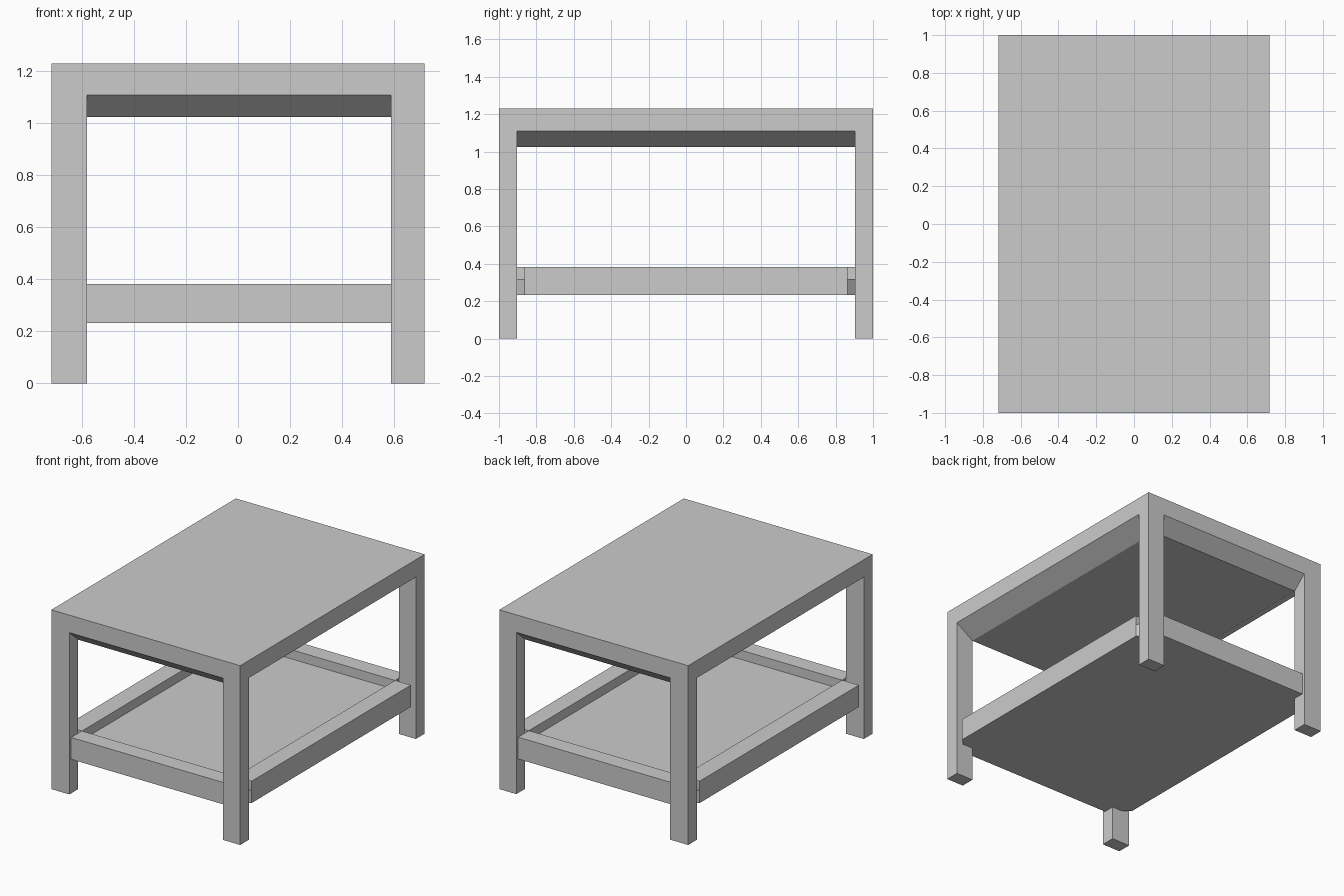
import bpy, bmesh

if "Cube" in bpy.data.objects:
    bpy.data.objects.remove(bpy.data.objects["Cube"])

# Shared dimensions
X_OUT, Y_OUT, TOP = 0.717, 1.0, 1.23
X_L, X_R, Y_IN = -0.58, 0.588, 0.904      # inner faces of the legs
APRON_Z, UNDER_Z = 1.11, 1.025
SHELF_Z, LIP_Z, RAIL_Z = 0.233, 0.32, 0.383
RX, RY, RAIL_END = 0.708, 0.98, 0.863     # outer faces and end of shelf rails


def loft(name, rings):
    """Closed solid through matching rings of 3D points, bottom to top."""
    bm = bmesh.new()
    loops = [[bm.verts.new(p) for p in ring] for ring in rings]
    n = len(loops[0])
    for a, b in zip(loops, loops[1:]):
        for i in range(n):
            j = (i + 1) % n
            bm.faces.new((a[i], a[j], b[j], b[i]))
    bm.faces.new(loops[0][::-1])
    bm.faces.new(loops[-1])
    bmesh.ops.recalc_face_normals(bm, faces=bm.faces)
    mesh = bpy.data.meshes.new(name)
    bm.to_mesh(mesh)
    bm.free()
    ob = bpy.data.objects.new(name, mesh)
    bpy.context.collection.objects.link(ob)
    return ob


def rect(x0, x1, y0, y1, z):
    return [(x0, y0, z), (x1, y0, z), (x1, y1, z), (x0, y1, z)]


def box(name, x0, x1, y0, y1, z0, z1):
    return loft(name, [rect(x0, x1, y0, y1, z0), rect(x0, x1, y0, y1, z1)])


# Table top with a sloped underside border
loft("table_top", [
    rect(X_L, X_R, -Y_IN, Y_IN, UNDER_Z),
    rect(-X_OUT, X_OUT, -Y_OUT, Y_OUT, APRON_Z),
    rect(-X_OUT, X_OUT, -Y_OUT, Y_OUT, TOP)])

# Four legs flush with the outer faces of the top
for side, x0, x1 in (("left", -X_OUT, X_L), ("right", X_R, X_OUT)):
    box(f"front_{side}_leg", x0, x1, -Y_OUT, -Y_IN, 0, APRON_Z)
    box(f"back_{side}_leg", x0, x1, Y_IN, Y_OUT, 0, APRON_Z)

# Lower shelf panel with cut corners that run into the legs
outline = [(X_L, -RY), (X_R, -RY), (RX, -RAIL_END), (RX, RAIL_END),
           (X_R, RY), (X_L, RY), (-RX, RAIL_END), (-RX, -RAIL_END)]
loft("shelf_panel", [[(x, y, z) for x, y in outline] for z in (SHELF_Z, LIP_Z)])

# Raised rails around the shelf
box("front_rail", X_L, X_R, -RY, -RAIL_END, LIP_Z, RAIL_Z)
box("back_rail", X_L, X_R, RAIL_END, RY, LIP_Z, RAIL_Z)
box("left_rail", -RX, X_L, -RAIL_END, RAIL_END, LIP_Z, RAIL_Z)
box("right_rail", X_R, RX, -RAIL_END, RAIL_END, LIP_Z, RAIL_Z)
